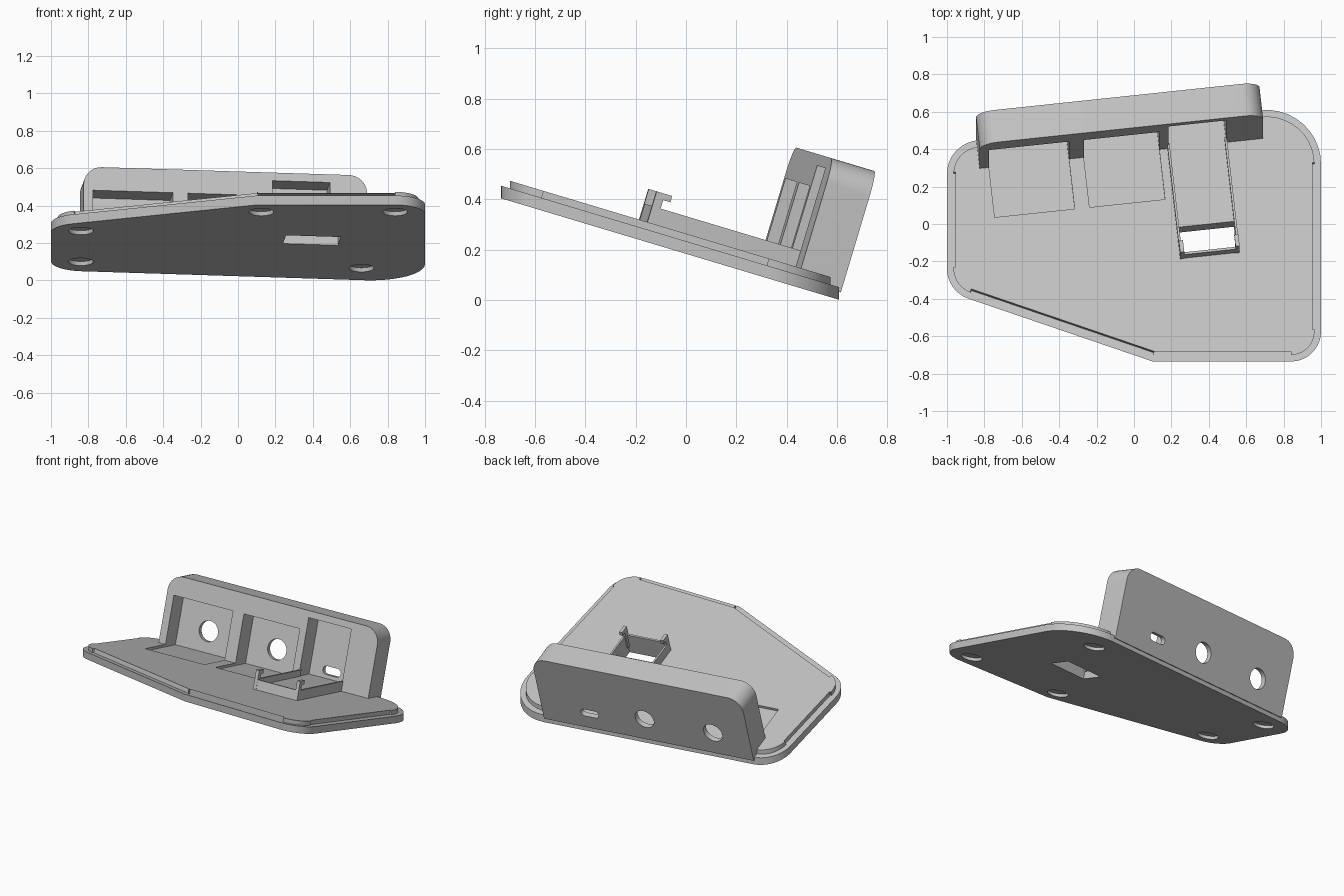
import bpy, math
from mathutils import Matrix, Vector

cube = bpy.data.objects.get("Cube")
if cube:
    bpy.data.objects.remove(cube)

grey = bpy.data.materials.new("light grey plastic")
grey.use_nodes = True
tone = (0.55, 0.55, 0.55, 1)
grey.diffuse_color = tone
grey.node_tree.nodes["Principled BSDF"].inputs["Base Color"].default_value = tone

TILT = math.atan(0.3)
# Frame of the leaning wall: s along it, t through it, w away from the plate
WALL = (Matrix.Translation((0, 0.536, 0.023)) @ Matrix.Rotation(-TILT, 4, 'X')
        @ Matrix.Rotation(math.radians(6.3), 4, 'Z'))
NORMAL = Vector((0, math.sin(TILT), math.cos(TILT)))


def on_plane(p, h=0):
    return Vector((p[0], p[1], (0.612 - p[1]) * 0.3 + h))


def round_poly(corners, inset=0, steps=10):
    """Counter-clockwise (x, y, radius) corners to one list of arc points per corner."""
    arcs = []
    for i, (x, y, r) in enumerate(corners):
        p = Vector((x, y))
        a = (Vector(corners[i - 1][:2]) - p).normalized()
        b = (Vector(corners[(i + 1) % len(corners)][:2]) - p).normalized()
        if r == 0:
            arcs.append([p])
            continue
        half = a.angle(b) / 2
        centre = p + (a + b).normalized() * r / math.sin(half)
        start = math.atan2(-a.x, a.y) + math.pi / 2
        n1 = Vector((-a.y, a.x))
        start = math.atan2(n1.y, n1.x)
        sweep = math.pi - 2 * half
        arcs.append([centre + (r - inset) * Vector((math.cos(start + sweep * k / steps),
                                                    math.sin(start + sweep * k / steps)))
                     for k in range(steps + 1)])
    return arcs


def flat(arcs):
    return [p for arc in arcs for p in arc]


def rect(x0, x1, y0, y1, r=0, r_low=None):
    low = r if r_low is None else r_low
    return flat(round_poly([(x0, y0, low), (x1, y0, low), (x1, y1, r), (x0, y1, r)]))


def solid(name, pts, low, high):
    """Prism between two placements of one outline."""
    n = len(pts)
    verts = [low(p) for p in pts] + [high(p) for p in pts]
    faces = [tuple(range(n))[::-1], tuple(range(n, 2 * n))]
    faces += [(i, (i + 1) % n, n + (i + 1) % n, n + i) for i in range(n)]
    mesh = bpy.data.meshes.new(name)
    mesh.from_pydata(verts, [], faces)
    mesh.materials.append(grey)
    ob = bpy.data.objects.new(name, mesh)
    bpy.context.collection.objects.link(ob)
    return ob


def plate_solid(name, pts, h0, h1):
    return solid(name, pts, lambda p: on_plane(p, h0), lambda p: on_plane(p, h1))


def box(name, s0, s1, t0, t1, w0, w1):
    return solid(name, rect(s0, s1, t0, t1),
                 lambda p: WALL @ Vector((p.x, p.y, w0)),
                 lambda p: WALL @ Vector((p.x, p.y, w1)))


def through(name, pts, t0, t1):
    """Outline in (s, w) pushed through the wall thickness."""
    return solid(name, pts, lambda p: WALL @ Vector((p.x, t1, p.y)),
                 lambda p: WALL @ Vector((p.x, t0, p.y)))


def cut(targets, cutter):
    cutter.hide_render = True
    for ob in targets:
        mod = ob.modifiers.new("cut", 'BOOLEAN')
        mod.operation, mod.solver, mod.object = 'DIFFERENCE', 'EXACT', cutter
        bpy.context.view_layer.objects.active = ob
        bpy.ops.object.modifier_apply(modifier=mod.name)
    bpy.data.objects.remove(cutter)


# Base plate and raised deck
outline = [(-1, 0.43, 0.18), (-1, -0.36, 0.17), (0.1, -0.735, 0.04),
           (1, -0.735, 0.16), (1, 0.642, 0.29)]
plate = plate_solid("base_plate", flat(round_poly(outline)), 0, 0.05)
deck_arcs = round_poly(outline, 0.035)
deck = plate_solid("raised_deck", flat(deck_arcs), 0.03, 0.08)

# Shallow recesses along the straight deck edges
for i in range(4):
    p, q = deck_arcs[i][-1], deck_arcs[i + 1][0]
    along = (q - p).normalized()
    inward = Vector((-along.y, along.x))
    strip = [p - inward * 0.1, q - inward * 0.1, q + inward * 0.01, p + inward * 0.01]
    cut([deck], solid("edge_cutter", strip, lambda v: on_plane(v, 0.045),
                      lambda v: on_plane(v, 0.045) + NORMAL * 0.1))

# Leaning rear wall with rounded top corners
wall = through("rear_wall", rect(-0.85, 0.675, 0.03, 0.53, 0.1, 0), -0.18, 0)

# Two module pockets with round ports
for s0, s1 in ((-0.80, -0.37), (-0.29, 0.116)):
    cut([deck, wall], box("pocket_cutter", s0, s1, -0.46, -0.035, 0.06, 0.40))
    mid, r = (s0 + s1) / 2, 0.068
    cut([wall], through("port_cutter", rect(mid - r, mid + r, 0.2 - r, 0.2 + r, r * 0.999),
                        -0.3, 0.1))

# Tall pocket with a slot port
cut([wall], box("tall_pocket_cutter", 0.165, 0.475, -0.3, -0.035, 0.09, 0.485))
cut([wall], through("slot_cutter", rect(0.255, 0.385, 0.125, 0.18, 0.027), -0.3, 0.1))

# Opening through the plate
cut([plate, deck], box("opening_cutter", 0.172, 0.468, -0.785, -0.63, -0.1, 0.3))

# Round foot recesses underneath
for x, y in ((-0.84, -0.27), (-0.84, 0.28), (0.125, -0.607), (0.84, -0.607), (0.66, 0.393)):
    r = 0.066
    cut([plate], plate_solid("foot_cutter", rect(x - r, x + r, y - r, y + r, r * 0.999),
                             -0.05, 0.022))

# Board holder: floor, side rails, front lip and hooked clips
parts = [plate, deck, wall]
parts.append(box("holder_floor", 0.165, 0.475, -0.63, -0.03, 0.05, 0.10))
parts.append(box("holder_front_lip", 0.16, 0.48, -0.798, -0.785, 0.05, 0.143))
for side, s0, s1 in (("right", 0.16, 0.172), ("left", 0.468, 0.48)):
    parts.append(box(side + "_rail", s0, s1, -0.798, -0.17, 0.05, 0.143))
    a, b = (s0, s0 + 0.022) if side == "right" else (s1 - 0.022, s1)
    parts.append(box(side + "_clip_post", a, b, -0.80, -0.765, 0.05, 0.204))
    parts.append(box(side + "_clip_hook", a, b, -0.77, -0.735, 0.178, 0.204))

# Smooth arcs, keep edges sharp
bpy.ops.object.select_all(action='DESELECT')
for ob in parts:
    ob.select_set(True)
bpy.context.view_layer.objects.active = plate
bpy.ops.object.shade_smooth_by_angle()
